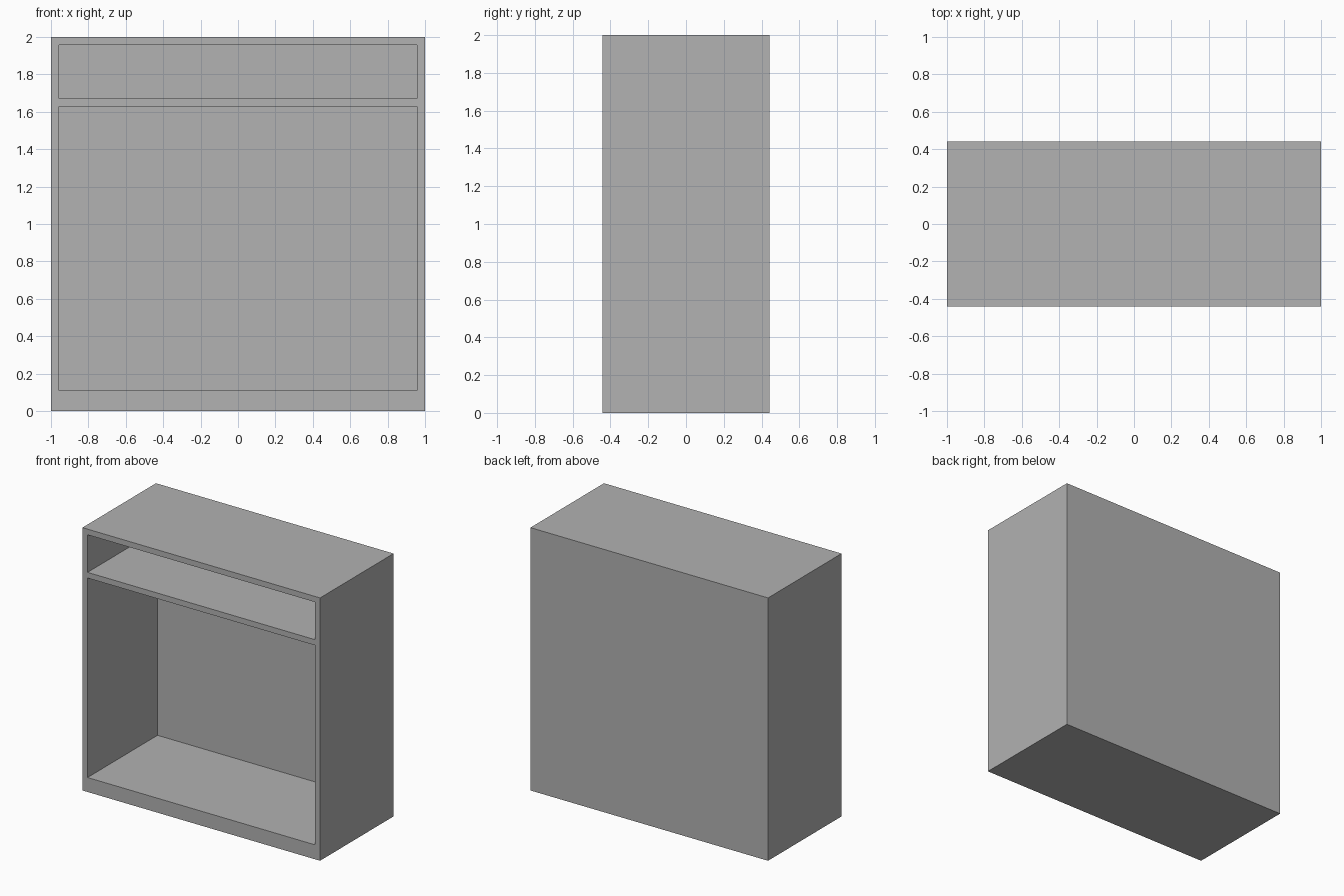
import bpy
from mathutils import Vector

cube = bpy.data.objects.get("Cube")
if cube:
    bpy.data.objects.remove(cube, do_unlink=True)

DEPTH = 0.442      # half depth
HEIGHT = 2.0
PANEL = 0.043      # board thickness
PLINTH = 0.11      # height of the lower floor
SHELF = 1.628      # underside of the shelf

grey = bpy.data.materials.new("plain grey")
grey.use_nodes = True
colour = (0.445, 0.445, 0.445, 1)
grey.diffuse_color = colour
grey.node_tree.nodes["Principled BSDF"].inputs["Base Color"].default_value = colour


def box(name, low, high):
    low, high = Vector(low), Vector(high)
    bpy.ops.mesh.primitive_cube_add(size=1, location=(low + high) / 2)
    ob = bpy.context.object
    ob.name = name
    ob.scale = high - low
    bpy.ops.object.transform_apply(location=True, rotation=False, scale=True)
    ob.data.materials.append(grey)
    return ob


# Cabinet carcass as one solid block
cabinet = box("cabinet_carcass", (-1, -DEPTH, 0), (1, DEPTH, HEIGHT))

# Hollow out the main compartment and the upper shelf compartment
for name, bottom, top in (
    ("main_compartment", PLINTH, SHELF),
    ("upper_compartment", SHELF + PANEL, HEIGHT - PANEL),
):
    cutter = box(name + "_cutter", (PANEL - 1, -DEPTH - 0.2, bottom),
                 (1 - PANEL, DEPTH - PANEL, top))
    cutter.hide_render = True
    cut = cabinet.modifiers.new(name, "BOOLEAN")
    cut.operation = "DIFFERENCE"
    cut.solver = "EXACT"
    cut.object = cutter
    bpy.context.view_layer.objects.active = cabinet
    bpy.ops.object.modifier_apply(modifier=cut.name)
    bpy.data.objects.remove(cutter, do_unlink=True)
